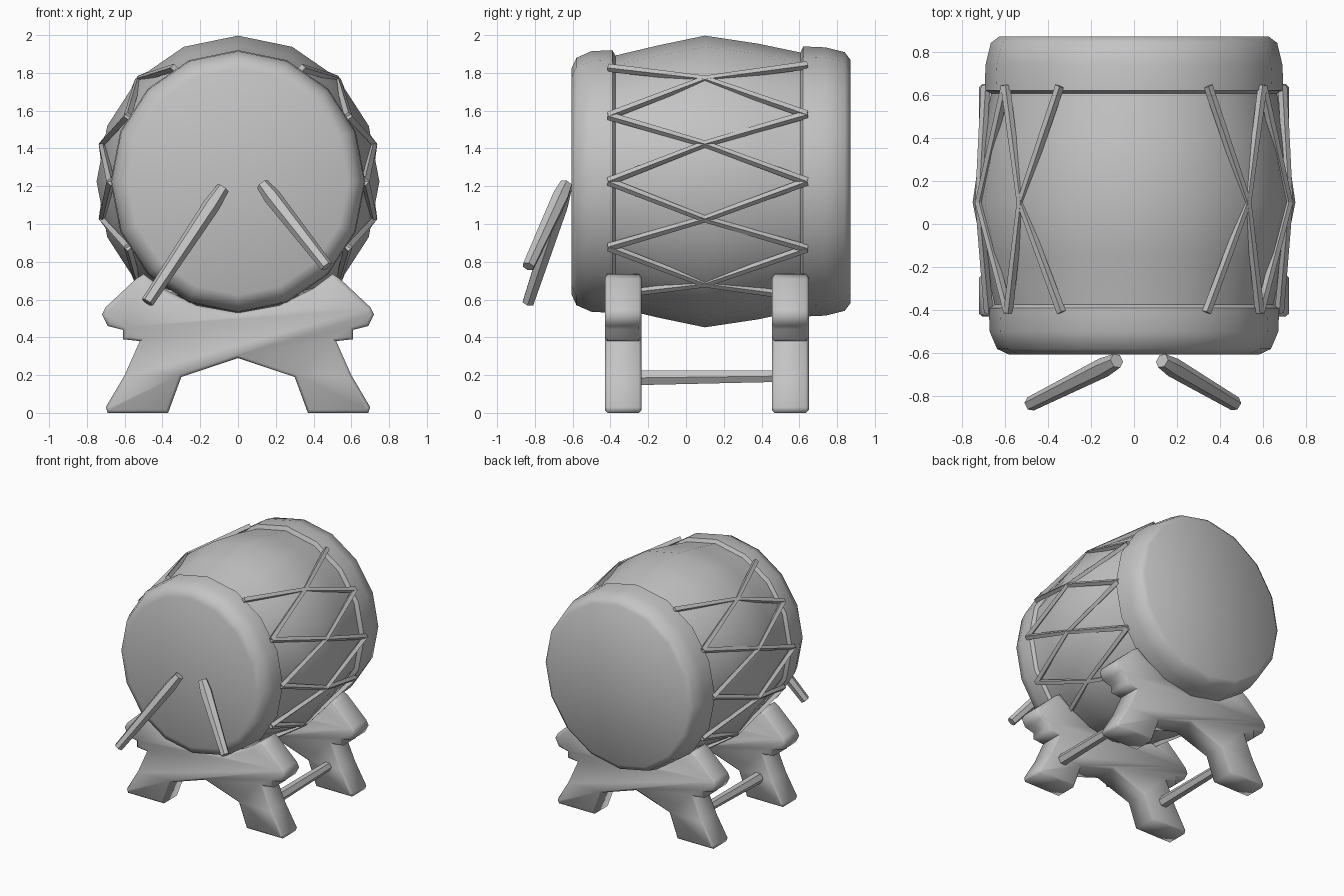
import bpy, bmesh, math
from mathutils import Vector

if "Cube" in bpy.data.objects:
    bpy.data.objects.remove(bpy.data.objects["Cube"])

grey = bpy.data.materials.new("plain grey")
grey.diffuse_color = (0.55, 0.55, 0.55, 1)
grey.use_nodes = True
grey.node_tree.nodes["Principled BSDF"].inputs["Base Color"].default_value = grey.diffuse_color

CZ = 1.225       # height of the drum axis
SX = 0.97        # drum is slightly narrower than tall
SIDES = 16


def finish(name, bm, angle=50):
    bmesh.ops.recalc_face_normals(bm, faces=bm.faces)
    me = bpy.data.meshes.new(name)
    bm.to_mesh(me)
    bm.free()
    me.materials.append(grey)
    ob = bpy.data.objects.new(name, me)
    bpy.context.collection.objects.link(ob)
    bpy.ops.object.select_all(action='DESELECT')
    ob.select_set(True)
    bpy.context.view_layer.objects.active = ob
    bpy.ops.object.shade_smooth_by_angle(angle=math.radians(angle))
    return ob


def polar(r, deg, y):
    a = math.radians(deg)
    return Vector((r * SX * math.cos(a), y, CZ + r * math.sin(a)))


def lathe(name, profile, cap_start=False, cap_end=False):
    """Revolve (y, radius) points around the drum axis."""
    bm = bmesh.new()
    rings = [[bm.verts.new(polar(r, 360 * i / SIDES, y)) for i in range(SIDES)]
             for y, r in profile]
    for a, b in zip(rings, rings[1:]):
        for i in range(SIDES):
            j = (i + 1) % SIDES
            bm.faces.new((a[i], a[j], b[j], b[i]))
    if cap_start:
        bm.faces.new(rings[0])
    if cap_end:
        bm.faces.new(rings[-1])
    return finish(name, bm)


def tube(bm, pts, radii, n=4):
    """Sweep an n-sided section along a short path."""
    rings = []
    for k, p in enumerate(pts):
        d = (pts[min(k + 1, len(pts) - 1)] - pts[max(k - 1, 0)]).normalized()
        side = d.cross(Vector((0, 0, 1))).normalized()
        up = side.cross(d)
        rings.append([bm.verts.new(p + radii[k] * (side * math.cos(2 * math.pi * i / n)
                                                   + up * math.sin(2 * math.pi * i / n)))
                      for i in range(n)])
    for a, b in zip(rings, rings[1:]):
        for i in range(n):
            bm.faces.new((a[i], a[(i + 1) % n], b[(i + 1) % n], b[i]))
    bm.faces.new(rings[0])
    bm.faces.new(rings[-1])


# Barrel body
lathe("drum_body", [(-0.45, 0.655), (-0.36, 0.67), (-0.15, 0.72), (0.1, 0.772),
                    (0.38, 0.73), (0.62, 0.68), (0.7, 0.66)], True, True)

# Skins wrapped over both ends
lathe("front_skin", [(-0.605, 0.6), (-0.58, 0.655), (-0.5, 0.69), (-0.39, 0.695),
                     (-0.37, 0.66)], cap_start=True)
lathe("back_skin", [(0.6, 0.67), (0.62, 0.715), (0.74, 0.71), (0.84, 0.685),
                    (0.87, 0.645)], cap_end=True)

# Crossed lacing on both flanks
bm = bmesh.new()
for base in (0, 180):
    for a in range(-60, 60, 30):
        for f, b in ((a, a + 30), (a + 30, a)):
            pts = [polar(0.695, base + f, -0.41), polar(0.768, base + a + 15, 0.1),
                   polar(0.71, base + b, 0.64)]
            tube(bm, pts, [0.022, 0.018, 0.022])
finish("lacing_ropes", bm, 40)

# Two trestle frames with saddle arms
half = [(0.30, 0.19), (0.37, 0.0), (0.69, 0.0), (0.70, 0.03), (0.60, 0.2),
        (0.52, 0.38), (0.61, 0.39), (0.61, 0.44), (0.69, 0.46), (0.72, 0.52),
        (0.70, 0.56), (0.54, 0.71), (0.5, 0.735), (0.4, 0.66), (0.22, 0.57)]
outline = ([(0, 0.29)] + half + [(0, 0.53)] + [(-x, z) for x, z in reversed(half)])
for name, y0, y1 in (("front_stand_frame", -0.43, -0.235), ("back_stand_frame", 0.455, 0.65)):
    bm = bmesh.new()
    face = bm.faces.new([bm.verts.new((x, y0, z)) for x, z in outline])
    ext = bmesh.ops.extrude_face_region(bm, geom=[face])
    moved = [v for v in ext["geom"] if isinstance(v, bmesh.types.BMVert)]
    bmesh.ops.translate(bm, verts=moved, vec=(0, y1 - y0, 0))
    rim = [e for e in bm.edges if abs(e.verts[0].co.y - e.verts[1].co.y) < 1e-5]
    bmesh.ops.bevel(bm, geom=rim, offset=0.015, segments=1, affect='EDGES')
    finish(name, bm, 60)

# Stretchers joining the frames
bm = bmesh.new()
for s in (-1, 1):
    tube(bm, [Vector((s * 0.48, -0.3, 0.185)), Vector((s * 0.48, 0.52, 0.195))],
         [0.045, 0.035], 6)
finish("stand_stretchers", bm)

# Drumsticks leaning on the front skin
for name, top, end in (("left_drumstick", (-0.08, -0.635, 1.19), (-0.48, -0.835, 0.585)),
                       ("right_drumstick", (0.13, -0.635, 1.21), (0.47, -0.835, 0.775))):
    bm = bmesh.new()
    a, b = Vector(top), Vector(end)
    tube(bm, [a, a.lerp(b, 0.15), b], [0.035, 0.046, 0.034], 6)
    finish(name, bm)
